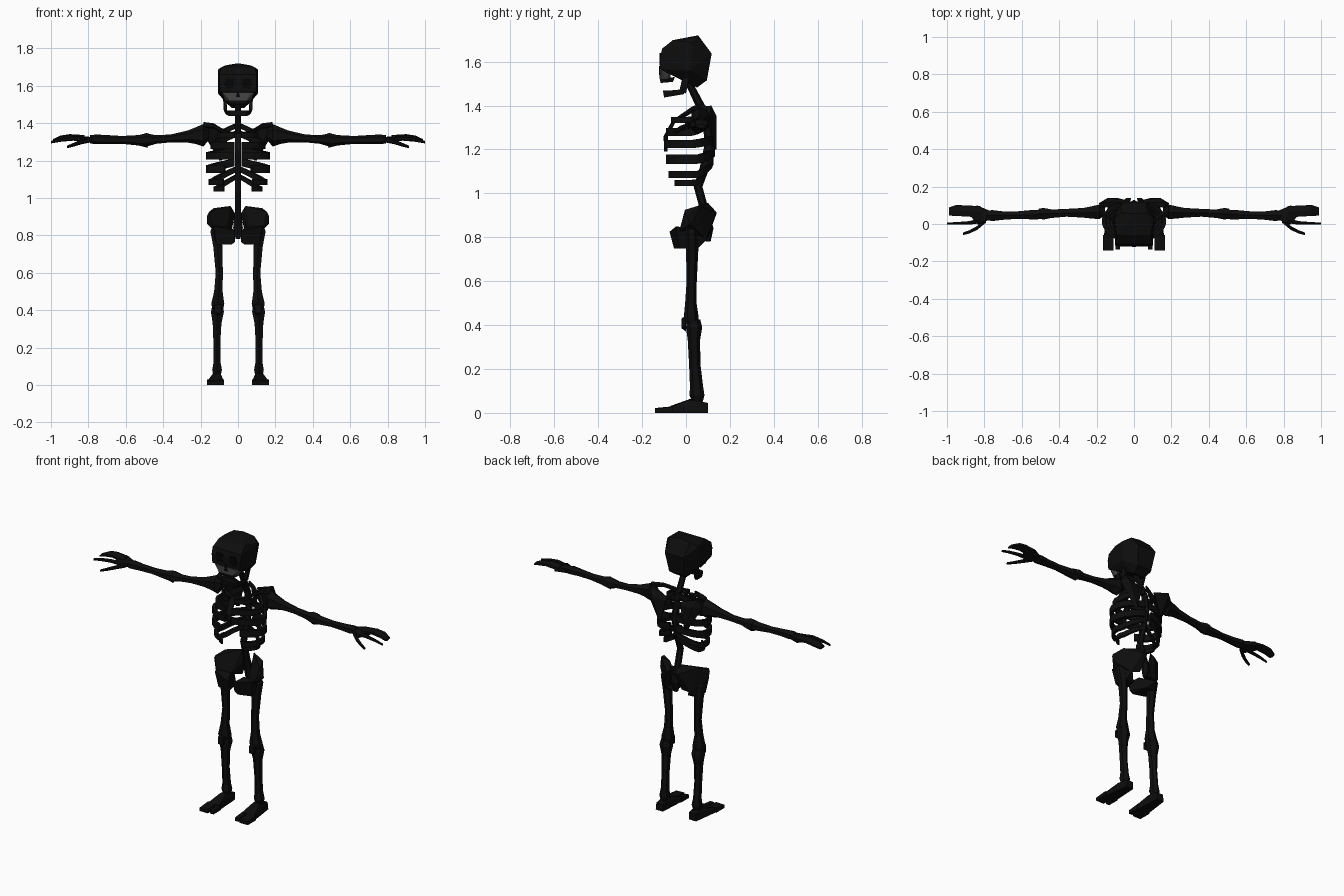
import bpy, bmesh, math
from mathutils import Vector


def material(name, v):
    m = bpy.data.materials.new(name)
    m.diffuse_color = (v, v, v, 1)
    return m


BONE = material("black bone", 0.004)
TEETH = material("dark grey upper jaw", 0.06)
HOLLOW = material("deep black hollow", 0.0015)


def finish(name, bm, mat):
    bmesh.ops.recalc_face_normals(bm, faces=bm.faces)
    me = bpy.data.meshes.new(name)
    bm.to_mesh(me)
    bm.free()
    me.materials.append(mat)
    ob = bpy.data.objects.new(name, me)
    bpy.context.collection.objects.link(ob)
    return ob


def hull(name, pts, mat=BONE, both=False, s=1):
    """Faceted block around a few points; both adds the x-mirrored points."""
    bm = bmesh.new()
    for x, y, z in pts:
        bm.verts.new((x * s, y, z))
        if both and x:
            bm.verts.new((-x, y, z))
    r = bmesh.ops.convex_hull(bm, input=bm.verts)
    loose = [g for g in r["geom_interior"] + r["geom_unused"]
             if isinstance(g, bmesh.types.BMVert) and g.is_valid]
    bmesh.ops.delete(bm, geom=list(set(loose)), context='VERTS')
    return finish(name, bm, mat)


def skin(name, rings, mat=BONE):
    """Join equal rings of points into a capped tube."""
    bm = bmesh.new()
    vs = [[bm.verts.new(p) for p in r] for r in rings]
    n = len(vs[0])
    for a, b in zip(vs, vs[1:]):
        for i in range(n):
            j = (i + 1) % n
            bm.faces.new((a[i], a[j], b[j], b[i]))
    bm.faces.new(vs[0])
    bm.faces.new(vs[-1])
    return finish(name, bm, mat)


def limb(name, axis, stations, s=1, n=6):
    """Bone through stations (x, y, z, half width, half depth) across axis."""
    rings = []
    for x, y, z, a, b in stations:
        ring = []
        for i in range(n):
            t = 2 * math.pi * (i + 0.5) / n
            c, d = a * math.cos(t), b * math.sin(t)
            off = {'x': (0, c, d), 'y': (c, 0, d), 'z': (c, d, 0)}[axis]
            ring.append(((x + off[0]) * s, y + off[1], z + off[2]))
        rings.append(ring)
    return skin(name, rings)


def rib(name, s, rx, ry, z_back, z_front, h, end, steps=9):
    """Flat band from the spine round the side; end is the front angle."""
    rings = []
    for i in range(steps + 1):
        u = i / steps
        t = math.radians(83 + (end - 83) * u)
        z = z_front + (z_back - z_front) * max(0, 1 - 2.2 * u) ** 1.2
        ring = []
        for k, dz in ((1, h), (1, -h), (0.88, -h), (0.88, h)):
            ring.append((s * rx * k * math.cos(t),
                         0.015 + ry * k * math.sin(t), z + dz))
        rings.append(ring)
    return skin(name, rings)


# Skull
hull("cranium", [
    (0, 0.055, 1.72), (0.07, 0.06, 1.708), (0.09, -0.06, 1.698), (0.1, -0.108, 1.66),
    (0.1, -0.118, 1.62), (0.095, -0.118, 1.565), (0.108, 0.03, 1.685), (0.108, 0.02, 1.56),
    (0.065, 0.117, 1.637), (0.05, 0.095, 1.515), (0.035, 0.05, 1.482),
    (0.065, 0.0, 1.51), (0.07, -0.06, 1.54)], both=True)
hull("upper_jaw", [(0.085, -0.112, 1.563), (0.06, -0.121, 1.563), (0.05, -0.12, 1.522),
                   (0.07, -0.09, 1.522), (0.085, -0.072, 1.555), (0.06, -0.07, 1.522)],
     TEETH, both=True)
hull("upper_teeth", [(0.05, -0.12, 1.522), (0.068, -0.085, 1.522), (0.045, -0.115, 1.503),
                     (0.06, -0.06, 1.508), (0.065, -0.05, 1.53)], both=True)
hull("nose_hollow", [(0, -0.124, 1.58), (0.012, -0.124, 1.54), (0, -0.117, 1.58),
                     (0.012, -0.117, 1.54)], HOLLOW, both=True)

# Lower jaw: chin bar with two side bars and rising ends
hull("chin", [(0.045, -0.105, 1.468), (0.045, -0.1, 1.437), (0.06, -0.075, 1.468),
              (0.055, -0.075, 1.442), (0.03, -0.08, 1.468), (0.03, -0.08, 1.44)], both=True)
for s, side in ((1, "left"), (-1, "right")):
    hull(side + "_jaw_bar", [(0.062, -0.08, 1.468), (0.055, -0.08, 1.44), (0.045, -0.08, 1.455),
                             (0.075, -0.005, 1.475), (0.07, -0.01, 1.452), (0.058, -0.005, 1.465)], s=s)
    hull(side + "_jaw_hinge", [(0.076, -0.03, 1.467), (0.06, -0.03, 1.467), (0.07, 0, 1.455),
                               (0.058, 0, 1.46), (0.08, 0.015, 1.535), (0.062, 0.015, 1.535),
                               (0.08, -0.015, 1.535), (0.062, -0.015, 1.535)], s=s)
    # Eye hollow on the flat face
    hull(side + "_eye_hollow", [(x, y, z) for y in (-0.121, -0.115) for x, z in
         ((0.022, 1.635), (0.065, 1.64), (0.075, 1.605), (0.06, 1.582), (0.025, 1.592))], HOLLOW, s=s)

# Spine
limb("spine", 'z', [
    (0, 0.1, 0.78, 0.014, 0.012), (0, 0.105, 0.84, 0.03, 0.02), (0, 0.085, 0.92, 0.02, 0.02),
    (0, 0.055, 1.03, 0.019, 0.02), (0, 0.085, 1.12, 0.019, 0.022), (0, 0.108, 1.23, 0.02, 0.022),
    (0, 0.095, 1.33, 0.019, 0.022), (0, 0.065, 1.4, 0.018, 0.022), (0, 0.015, 1.5, 0.017, 0.018)])

# Breastbone
limb("breastbone", 'z', [(0, -0.092, 1.19, 0.012, 0.008), (0, -0.092, 1.26, 0.02, 0.01),
                         (0, -0.06, 1.32, 0.02, 0.01), (0, -0.03, 1.345, 0.028, 0.01)])

# (width, depth, back height, front height, half band height, front end angle)
RIBS = [(0.11, 0.085, 1.385, 1.335, 0.014, -80),
        (0.15, 0.108, 1.34, 1.28, 0.018, -82),
        (0.172, 0.117, 1.25, 1.225, 0.019, -83),
        (0.172, 0.117, 1.19, 1.155, 0.021, -64),
        (0.158, 0.112, 1.15, 1.085, 0.016, -58),
        (0.132, 0.085, 1.11, 1.048, 0.014, -52)]

for s, side in ((1, "left"), (-1, "right")):
    for i, r in enumerate(RIBS):
        rib(f"{side}_rib_{i + 1}", s, *r)

    # Shoulder
    hull(side + "_shoulder_blade", [
        (0.05, 0.115, 1.36), (0.05, 0.13, 1.34), (0.085, 0.138, 1.2), (0.1, 0.125, 1.2),
        (0.165, 0.115, 1.4), (0.165, 0.085, 1.395), (0.19, 0.11, 1.35), (0.14, 0.14, 1.35)], s=s)
    limb(side + "_collar_bone", 'x', [
        (0.015, -0.035, 1.335, 0.014, 0.014), (0.07, -0.02, 1.35, 0.011, 0.012),
        (0.13, 0.035, 1.385, 0.014, 0.014), (0.185, 0.075, 1.39, 0.022, 0.016)], s)

    # Arm
    limb(side + "_upper_arm", 'x', [
        (0.155, 0.07, 1.34, 0.025, 0.03), (0.185, 0.065, 1.335, 0.045, 0.06),
        (0.225, 0.062, 1.333, 0.038, 0.045), (0.27, 0.06, 1.328, 0.03, 0.032),
        (0.36, 0.06, 1.318, 0.024, 0.021), (0.44, 0.055, 1.312, 0.026, 0.023),
        (0.485, 0.055, 1.31, 0.036, 0.035), (0.51, 0.055, 1.31, 0.03, 0.03)], s)
    limb(side + "_forearm", 'x', [
        (0.485, 0.052, 1.308, 0.028, 0.04), (0.53, 0.05, 1.308, 0.03, 0.028),
        (0.62, 0.048, 1.31, 0.023, 0.021), (0.7, 0.045, 1.312, 0.026, 0.024),
        (0.76, 0.045, 1.313, 0.034, 0.026), (0.79, 0.045, 1.313, 0.026, 0.022)], s)

    # Hand: palm, joined fingers, long thin finger, thumb
    hull(side + "_palm", [(0.77, 0.025, 1.325), (0.77, 0.07, 1.325), (0.77, 0.03, 1.3),
                          (0.77, 0.07, 1.3), (0.84, 0.1, 1.33), (0.84, 0.0, 1.32),
                          (0.83, -0.005, 1.295), (0.84, 0.1, 1.305), (0.88, 0.05, 1.33),
                          (0.88, 0.05, 1.308)], s=s)
    limb(side + "_fingers", 'x', [
        (0.82, 0.065, 1.32, 0.035, 0.016), (0.9, 0.07, 1.327, 0.034, 0.014),
        (0.95, 0.072, 1.32, 0.034, 0.013), (0.99, 0.067, 1.305, 0.025, 0.009)], s)
    limb(side + "_long_finger", 'x', [
        (0.81, 0.02, 1.31, 0.016, 0.014), (0.88, 0.006, 1.318, 0.011, 0.012),
        (0.95, 0.003, 1.31, 0.008, 0.01), (1.0, 0.003, 1.298, 0.006, 0.007)], s)
    limb(side + "_thumb", 'x', [
        (0.79, 0.02, 1.31, 0.014, 0.014), (0.84, -0.022, 1.298, 0.012, 0.012),
        (0.88, -0.042, 1.284, 0.01, 0.01), (0.915, -0.053, 1.272, 0.008, 0.007)], s)

    # Pelvis: flaring wing and lower front block
    hull(side + "_hip_wing", [
        (0.165, 0.0, 0.905), (0.155, -0.005, 0.925), (0.13, 0.06, 0.945), (0.04, 0.1, 0.957),
        (0.015, 0.138, 0.915), (0.04, 0.14, 0.91), (0.165, 0.02, 0.86), (0.13, -0.03, 0.83),
        (0.09, 0.09, 0.79), (0.04, 0.1, 0.8), (0.06, 0.02, 0.83)], s=s)
    hull(side + "_hip_base", [
        (0.13, -0.045, 0.85), (0.135, 0.02, 0.84), (0.015, -0.075, 0.825), (0.015, -0.055, 0.765),
        (0.035, -0.055, 0.75), (0.115, -0.03, 0.75), (0.11, 0.05, 0.75), (0.05, 0.055, 0.75),
        (0.09, 0.095, 0.79), (0.045, -0.01, 0.845)], s=s)

    # Leg
    limb(side + "_thigh_bone", 'z', [
        (0.12, 0.025, 0.845, 0.022, 0.02), (0.118, 0.025, 0.82, 0.034, 0.03),
        (0.108, 0.028, 0.74, 0.028, 0.028), (0.1, 0.026, 0.6, 0.022, 0.023),
        (0.105, 0.022, 0.5, 0.026, 0.026), (0.108, 0.024, 0.435, 0.04, 0.034),
        (0.108, 0.028, 0.405, 0.034, 0.03)], s)
    hull(side + "_kneecap", [(0.09, -0.02, 0.43), (0.126, -0.02, 0.43), (0.09, -0.02, 0.385),
                             (0.126, -0.02, 0.385), (0.108, 0.0, 0.445), (0.108, 0.0, 0.37),
                             (0.085, 0.0, 0.41), (0.131, 0.0, 0.41)], s=s)
    limb(side + "_shin_bone", 'z', [
        (0.11, 0.035, 0.425, 0.032, 0.03), (0.11, 0.037, 0.39, 0.04, 0.037),
        (0.112, 0.036, 0.33, 0.027, 0.028), (0.113, 0.04, 0.22, 0.021, 0.026),
        (0.112, 0.048, 0.12, 0.022, 0.03), (0.112, 0.05, 0.08, 0.03, 0.034),
        (0.112, 0.052, 0.05, 0.022, 0.024)], s)

    # Foot: heel and instep, then split toes
    hull(side + "_foot", [
        (0.09, 0.1, 0), (0.14, 0.1, 0), (0.09, 0.1, 0.045), (0.135, 0.1, 0.045),
        (0.095, 0.02, 0.064), (0.135, 0.02, 0.06), (0.08, -0.07, 0), (0.162, -0.07, 0),
        (0.08, -0.07, 0.032), (0.16, -0.07, 0.026)], s=s)
    for part, x0, x1, y in (("_big_toe", 0.075, 0.1, -0.135), ("_small_toes", 0.11, 0.167, -0.142)):
        hull(side + part, [(x0, -0.06, 0), (x1, -0.06, 0), (x0, -0.06, 0.03), (x1, -0.06, 0.028),
                           (x0, y, 0), (x1, y, 0), (x0, y, 0.022), (x1, y, 0.02)], s=s)
